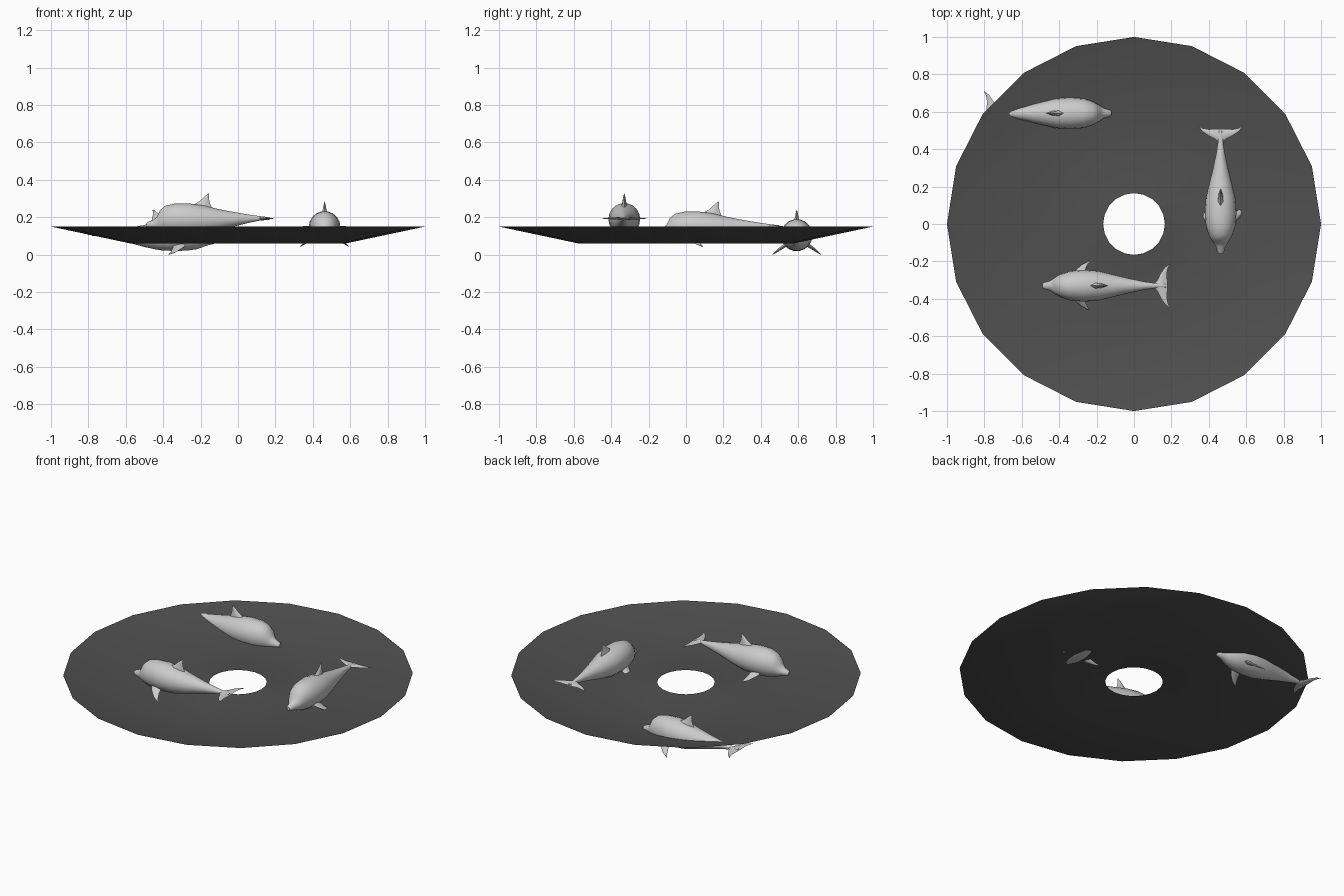
import bpy, bmesh, math
from mathutils import Vector, Matrix

if "Cube" in bpy.data.objects:
    bpy.data.objects.remove(bpy.data.objects["Cube"])


def material(name, value):
    m = bpy.data.materials.new(name)
    m.diffuse_color = (value, value, value, 1)
    m.use_nodes = True
    m.node_tree.nodes["Principled BSDF"].inputs["Base Color"].default_value = m.diffuse_color
    return m


SKIN = material("light_grey_skin", 0.6)
WATER = material("dark_grey_water", 0.08)


def loft(name, rings, mat, capped=True, angle=45):
    """Skin a row of closed rings into one smooth-shaded object."""
    bm = bmesh.new()
    loops = [[bm.verts.new(p) for p in ring] for ring in rings]
    n = len(loops[0])
    for a, b in zip(loops, loops[1:]):
        for i in range(n):
            j = (i + 1) % n
            bm.faces.new((a[i], a[j], b[j], b[i]))
    if capped:
        bm.faces.new(loops[0])
        bm.faces.new(loops[-1])
        bmesh.ops.recalc_face_normals(bm, faces=bm.faces)
    mesh = bpy.data.meshes.new(name)
    bm.to_mesh(mesh)
    bm.free()
    mesh.materials.append(mat)
    ob = bpy.data.objects.new(name, mesh)
    bpy.context.collection.objects.link(ob)
    bpy.ops.object.select_all(action='DESELECT')
    ob.select_set(True)
    bpy.context.view_layer.objects.active = ob
    bpy.ops.object.shade_smooth_by_angle(angle=math.radians(angle))
    return ob


def fin(name, sections, thick_dir):
    """Each section: leading point, trailing point, half thickness."""
    d = Vector(thick_dir).normalized()
    rings = []
    for lead, trail, t in sections:
        a, b = Vector(lead), Vector(trail)
        p, q = a.lerp(b, 0.25), a.lerp(b, 0.65)
        rings.append([a, p + d * t, q + d * t * 0.8, b,
                      q - d * t * 0.8, p - d * t])
    return loft(name, rings, SKIN)


# Water: shallow ring-shaped trough with a centre hole
def circle(r, z, n=20):
    return [(r * math.cos(math.tau * i / n), r * math.sin(math.tau * i / n), z)
            for i in range(n)]


loft("water_ring", [circle(1.0, 0.15), circle(0.575, 0.06), circle(0.165, 0.10)],
     WATER, capped=False)

# Body stations: distance from snout, half width, top, bottom
STATIONS = [
    (0.000, 0.010, 0.168, 0.150), (0.010, 0.018, 0.176, 0.143),
    (0.040, 0.026, 0.188, 0.136), (0.058, 0.038, 0.205, 0.130),
    (0.072, 0.048, 0.237, 0.124), (0.100, 0.063, 0.262, 0.114),
    (0.150, 0.079, 0.274, 0.107), (0.220, 0.085, 0.276, 0.104),
    (0.300, 0.079, 0.265, 0.109), (0.380, 0.060, 0.246, 0.126),
    (0.460, 0.040, 0.230, 0.148), (0.540, 0.023, 0.216, 0.168),
    (0.600, 0.014, 0.207, 0.181), (0.660, 0.009, 0.200, 0.187),
]
rings = []
for s, w, top, bot in STATIONS:
    zc, h = (top + bot) / 2, (top - bot) / 2
    rings.append([(s, w * math.cos(math.tau * i / 18), zc + h * math.sin(math.tau * i / 18))
                  for i in range(18)])
parts = [loft("dolphin_body", rings, SKIN)]

# Dorsal fin, swept back
parts.append(fin("dorsal_fin", [
    ((0.245, 0, 0.262), (0.355, 0, 0.240), 0.017),
    ((0.285, 0, 0.286), (0.340, 0, 0.275), 0.010),
    ((0.310, 0, 0.309), (0.335, 0, 0.300), 0.006),
    ((0.332, 0, 0.327), (0.336, 0, 0.325), 0.001)], (0, 1, 0)))

for side, label in ((1, "left"), (-1, "right")):
    # Side flippers, angled down and back
    parts.append(fin(label + "_flipper", [
        ((0.150, side * 0.050, 0.145), (0.225, side * 0.050, 0.140), 0.011),
        ((0.178, side * 0.085, 0.121), (0.230, side * 0.085, 0.118), 0.008),
        ((0.210, side * 0.112, 0.101), (0.240, side * 0.110, 0.100), 0.005),
        ((0.248, side * 0.131, 0.086), (0.252, side * 0.130, 0.086), 0.001)],
        (0, side * 0.5, 0.85)))
    # Tail flukes, flat and crescent shaped
    parts.append(fin(label + "_fluke", [
        ((0.590, 0, 0.194), (0.668, 0, 0.193), 0.009),
        ((0.615, side * 0.030, 0.194), (0.668, side * 0.030, 0.193), 0.007),
        ((0.632, side * 0.065, 0.194), (0.666, side * 0.065, 0.193), 0.005),
        ((0.655, side * 0.098, 0.194), (0.672, side * 0.096, 0.193), 0.003),
        ((0.680, side * 0.118, 0.194), (0.682, side * 0.116, 0.193), 0.001)],
        (0, 0, 1)))

# Three dolphins: snout position, depth and heading
PLACES = [((-0.49, -0.33, 0.0), 0), ((0.463, -0.16, -0.043), 90),
          ((-0.12, 0.592, -0.086), 180)]
for k, (loc, turn) in enumerate(PLACES):
    m = Matrix.Translation(loc) @ Matrix.Rotation(math.radians(turn), 4, 'Z')
    for part in parts:
        ob = part
        if k:
            ob = part.copy()
            bpy.context.collection.objects.link(ob)
        ob.matrix_world = m
